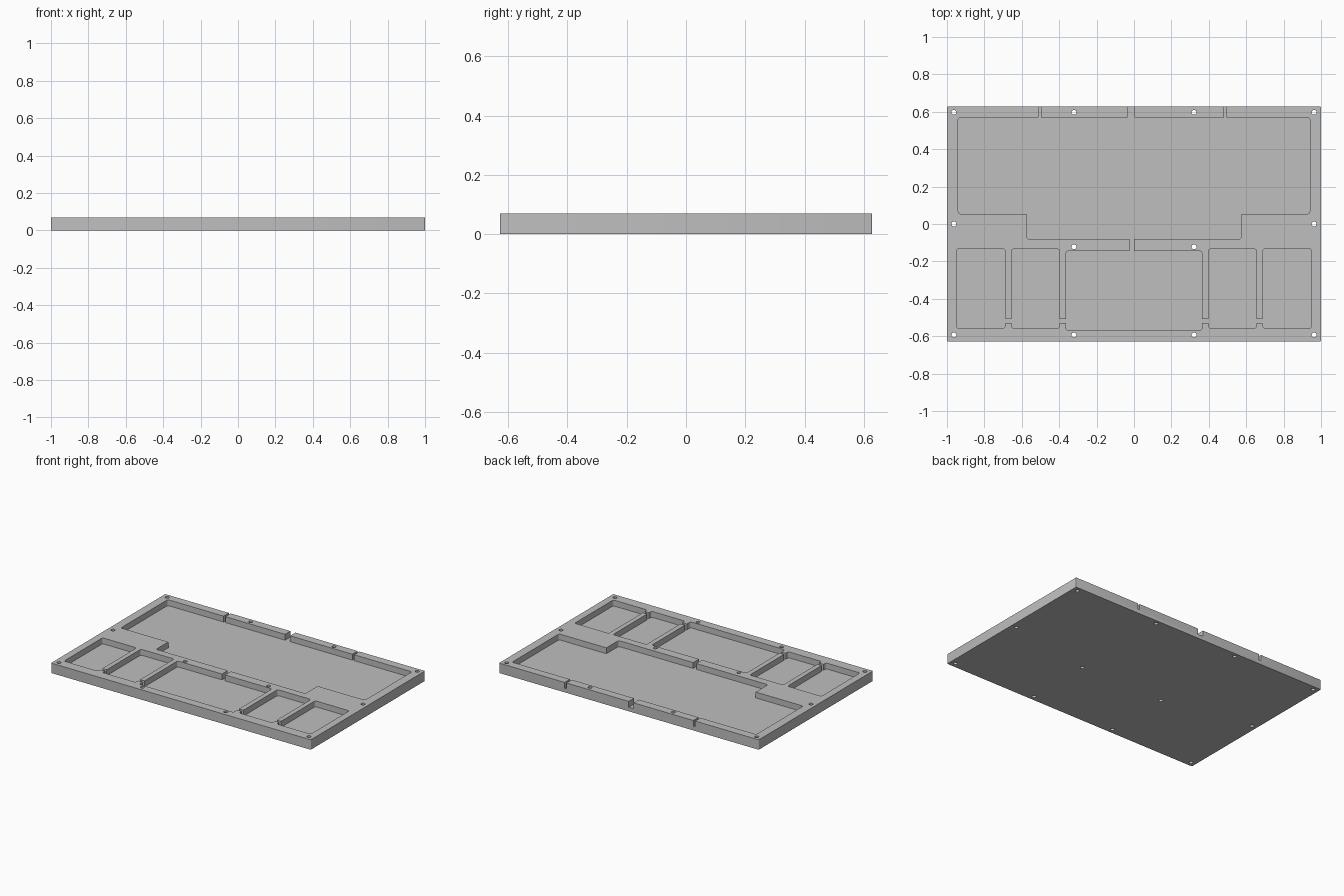
import bpy
import bmesh
from math import cos, sin, pi, radians

default = bpy.data.objects.get("Cube")
if default:
    bpy.data.objects.remove(default)

HALF_X, HALF_Y, TOP = 1.0, 0.628, 0.069
FLOOR = 0.028          # height of every pocket floor
ABOVE = TOP + 0.03     # cutters end above the plate
ROUND = 0.014          # pocket corner radius

grey = bpy.data.materials.new("plain grey")
grey.use_nodes = True
grey.diffuse_color = (0.52, 0.52, 0.52, 1)
grey.node_tree.nodes["Principled BSDF"].inputs["Base Color"].default_value = (0.52, 0.52, 0.52, 1)


def prism(name, outline, z0, z1):
    """Solid made by raising a flat outline from z0 to z1."""
    bm = bmesh.new()
    base = bm.faces.new([bm.verts.new((x, y, z0)) for x, y in outline])
    raised = bmesh.ops.extrude_face_region(bm, geom=[base])["geom"]
    for v in raised:
        if isinstance(v, bmesh.types.BMVert):
            v.co.z = z1
    bmesh.ops.recalc_face_normals(bm, faces=bm.faces)
    mesh = bpy.data.meshes.new(name)
    bm.to_mesh(mesh)
    bm.free()
    mesh.materials.append(grey)
    obj = bpy.data.objects.new(name, mesh)
    bpy.context.scene.collection.objects.link(obj)
    return obj


def rounded_rect(x0, x1, y0, y1, r=0.0, steps=5):
    if r == 0:
        return [(x0, y0), (x1, y0), (x1, y1), (x0, y1)]
    centres = [(x1 - r, y1 - r), (x0 + r, y1 - r), (x0 + r, y0 + r), (x1 - r, y0 + r)]
    return [(cx + r * cos((q + i / steps) * pi / 2), cy + r * sin((q + i / steps) * pi / 2))
            for q, (cx, cy) in enumerate(centres) for i in range(steps + 1)]


def circle(cx, cy, r, n=20):
    return [(cx + r * cos(2 * pi * i / n), cy + r * sin(2 * pi * i / n)) for i in range(n)]


tray = prism("tray", rounded_rect(-HALF_X, HALF_X, -HALF_Y, HALF_Y, 0.005, 3), 0, TOP)
cutters = []


def cut(name, outline, z0=FLOOR):
    cutter = prism(name, outline, z0, ABOVE)
    cutter.hide_render = True
    mod = tray.modifiers.new(name, 'BOOLEAN')
    mod.operation = 'DIFFERENCE'
    mod.solver = 'EXACT'
    mod.object = cutter
    cutters.append(cutter)


# Large stepped pocket
cut("main_pocket", rounded_rect(-0.94, 0.94, 0.054, 0.57, ROUND))
cut("main_pocket_step", rounded_rect(-0.575, 0.575, -0.08, 0.2, ROUND))

# Front row of pockets and the channels joining them
cut("middle_pocket", rounded_rect(-0.364, 0.364, -0.569, -0.144, ROUND))
for side, s in (("left", 1), ("right", -1)):
    for part, a, b in (("inner", 0.398, 0.655), ("outer", 0.688, 0.95)):
        x0, x1 = sorted((s * a, s * b))
        cut(f"{side}_{part}_pocket", rounded_rect(x0, x1, -0.557, -0.133, ROUND))
    for part, a, b in (("inner", 0.35, 0.41), ("outer", 0.64, 0.70)):
        x0, x1 = sorted((s * a, s * b))
        cut(f"{side}_{part}_channel", rounded_rect(x0, x1, -0.529, -0.509))
cut("middle_channel", rounded_rect(-0.023, 0.001, -0.16, -0.06))

# Notches through the back rim
for name, x0, x1 in (("right_notch", -0.51, -0.496), ("middle_notch", -0.036, 0.002),
                     ("left_notch", 0.481, 0.495)):
    cut(name, rounded_rect(x0, x1, 0.55, HALF_Y + 0.05))

# Screw holes right through the plate
rows = ((0.597, (0.963, 0.321)), (0.0, (0.963,)),
        (-0.122, (0.321,)), (-0.593, (0.963, 0.321)))
for y, columns in rows:
    for x in columns:
        for s in (-1, 1):
            cut("screw_hole", circle(s * x, y, 0.013), -0.03)

# Bake the cuts into the tray and drop the cutters
bpy.context.view_layer.update()
graph = bpy.context.evaluated_depsgraph_get()
baked = bpy.data.meshes.new_from_object(tray.evaluated_get(graph))
tray.modifiers.clear()
tray.data = baked
baked.name = "tray"
for cutter in cutters:
    bpy.data.objects.remove(cutter)
baked.materials.clear()
baked.materials.append(grey)
for face in baked.polygons:
    face.material_index = 0

# Round walls shade smooth, edges stay crisp
bpy.ops.object.select_all(action='DESELECT')
tray.select_set(True)
bpy.context.view_layer.objects.active = tray
bpy.ops.object.shade_smooth_by_angle(angle=radians(35))
